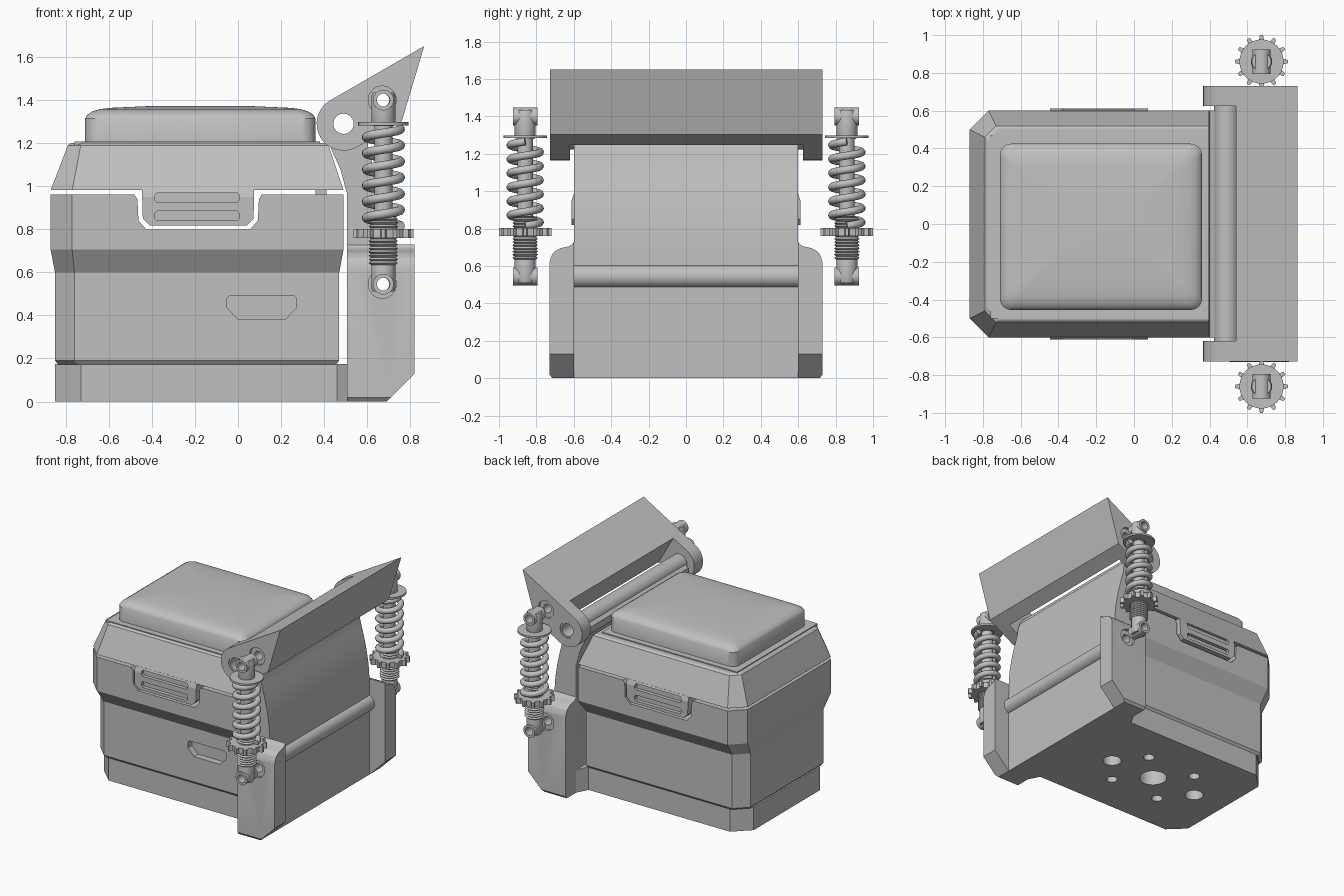
import bpy, bmesh
from math import sin, cos, pi, radians

if "Cube" in bpy.data.objects:
    bpy.data.objects.remove(bpy.data.objects["Cube"])

grey = bpy.data.materials.new("plain_grey")
grey.use_nodes = True
grey.diffuse_color = (0.53, 0.53, 0.53, 1)
grey.node_tree.nodes["Principled BSDF"].inputs["Base Color"].default_value = (0.53, 0.53, 0.53, 1)


def activate(ob):
    bpy.ops.object.select_all(action='DESELECT')
    ob.select_set(True)
    bpy.context.view_layer.objects.active = ob


def loft(name, rings):
    """Closed skin over equally sized rings of points."""
    bm = bmesh.new()
    loops = [[bm.verts.new(p) for p in ring] for ring in rings]
    n = len(loops[0])
    for a, b in zip(loops, loops[1:]):
        for i in range(n):
            j = (i + 1) % n
            bm.faces.new((a[i], a[j], b[j], b[i]))
    bm.faces.new(loops[0])
    bm.faces.new(loops[-1])
    bmesh.ops.recalc_face_normals(bm, faces=bm.faces)
    me = bpy.data.meshes.new(name)
    bm.to_mesh(me)
    bm.free()
    ob = bpy.data.objects.new(name, me)
    bpy.context.collection.objects.link(ob)
    me.materials.append(grey)
    return ob


PLACE = {'x': lambda a, b, t: (t, a, b), 'y': lambda a, b, t: (a, t, b), 'z': lambda a, b, t: (a, b, t)}


def prism(name, axis, pts, lo, hi):
    return loft(name, [[PLACE[axis](a, b, t) for a, b in pts] for t in (lo, hi)])


def circle(a, b, r, n=32):
    return [(a + r * cos(2 * pi * i / n), b + r * sin(2 * pi * i / n)) for i in range(n)]


def lathe(name, x, y, profile, n=32):
    return loft(name, [[(a, b, z) for a, b in circle(x, y, r, n)] for r, z in profile])


def cut(ob, *cutters):
    for c in cutters:
        m = ob.modifiers.new("cut", 'BOOLEAN')
        m.operation, m.object, m.solver = 'DIFFERENCE', c, 'EXACT'
        activate(ob)
        bpy.ops.object.modifier_apply(modifier=m.name)
        bpy.data.objects.remove(c)
    return ob


def finish(ob, angle=35):
    activate(ob)
    bpy.ops.object.shade_smooth_by_angle(angle=radians(angle))
    return ob


def section(x0, x1, y, c, z):
    return [(x1, -y, z), (x1, y, z), (x0 + c, y, z), (x0, y - c, z), (x0, c - y, z), (x0 + c, -y, z)]


# Base with mounting holes underneath
base = prism("base", 'z', [(-.85, -.4), (-.73, -.515), (.46, -.515), (.505, -.6), (.6, -.6),
                           (.6, .6), (.505, .6), (.46, .515), (-.73, .515), (-.85, .4)], 0, .175)
holes = [(-.18, 0, .1), (.21, 0, .067), (-.57, 0, .067)]
holes += [(-.18 + sx * .215, sy * .21, .04) for sx in (-1, 1) for sy in (-1, 1)]
finish(cut(base, *[prism("hole", 'z', circle(x, y, r), -.1, .15) for x, y, r in holes]), 20)

# Lower body, notched for the latches, with a grip recess
lower = loft("lower_body", [section(-.835, .455, .515, .09, .172), section(-.85, .47, .53, .09, .19),
                            section(-.85, .47, .53, .09, .6), section(-.87, .49, .6, .1, .705),
                            section(-.87, .49, .6, .1, .962)])
notch = [(-.49, 1), (-.48, .96), (-.467, .94), (-.462, .84), (-.425, .798), (.055, .798), (.092, .84),
         (.097, .94), (.11, .96), (.12, 1)]
grip = [(-.05, .48), (-.04, .492), (.26, .492), (.27, .48), (.27, .435), (.22, .382), (0, .382), (-.05, .435)]
finish(cut(lower, prism("notch", 'y', notch, -1, 1), prism("grip", 'y', grip, -.7, -.48)), 5)

# Upper body with a raised top panel
finish(loft("upper_body", [section(-.87, .49, .6, .1, .982), section(-.79, .42, .52, .06, 1.19),
                           section(-.775, .41, .505, .06, 1.2)]), 5)
finish(prism("top_panel", 'z', [(-.76, -.5), (.38, -.5), (.38, .47), (-.76, .47)], 1.19, 1.207))
finish(prism("body_joint", 'y', [(.36, .95), (.41, .95), (.41, .99), (.36, .99)], -.55, .55))


# Latch tab on both long sides, fading out at the top, with two grooves each
def tab_ring(y, top):
    return [(x, y, z) for x, z in ((-.445, top), (-.442, .85), (-.41, .818), (.04, .818), (.072, .85), (.075, top))]


tab = loft("latch_tab", [tab_ring(-.612, .95), tab_ring(-.6, .985), tab_ring(.6, .985), tab_ring(.612, .95)])
for z in (.862, .947):
    for s in (-1, 1):
        slot = [(-.385, z - .013), (-.375, z - .022), (-.005, z - .022), (.005, z - .013),
                (.005, z + .013), (-.005, z + .022), (-.375, z + .022), (-.385, z + .013)]
        cut(tab, prism("slot", 'y', slot, s * .585, s * .7))
finish(tab, 5)


# Domed lid cushion
def lid_ring(inset, z):
    pts, r = [], max(.06 - inset * .2, .02)
    for k, (sx, sy) in enumerate(((1, 1), (-1, 1), (-1, -1), (1, -1))):
        for i in range(7):
            a = pi / 2 * (k + i / 6)
            pts.append((-.175 + sx * (.535 - inset - r) + r * cos(a),
                        -.015 + sy * (.44 - inset - r) + r * sin(a), z))
    return pts


finish(loft("lid_cushion", [lid_ring(i, z) for i, z in
                            ((0, 1.195), (0, 1.315), (.012, 1.333), (.035, 1.348), (.07, 1.358), (.12, 1.364), (.3, 1.372))]))

# Hinge, lower pivot and upper pivot positions
HX, HZ, PX, PZ, TZ = .49, 1.29, .67, .545, 1.4


def bore(x, z, r, lo=-1.2, hi=1.2):
    return prism("bore", 'y', circle(x, z, r), lo, hi)


# Curved back wall rising and curling around the hinge
wall = prism("back_wall", 'y', [(.505, .0), (.69, .0), (.69, .56), (.689, .72), (.68, .84), (.662, .95), (.642, 1.04),
                                (.62, 1.12), (.605, 1.18), (.6, 1.23), (.58, 1.28), (.54, 1.32), (.45, 1.32), (.4, 1.28),
                                (.395, 1.235), (.425, 1.19), (.475, 1.08), (.505, .97)], -.6, .6)
finish(cut(wall, bore(PX, PZ, .032), bore(HX, HZ, .047)), 25)
finish(cut(prism("lower_tube", 'y', circle(PX, PZ, .062), -.605, .605), bore(PX, PZ, .032)))
finish(cut(prism("hinge_barrel", 'y', circle(HX, HZ, .066), -.722, .724), bore(HX, HZ, .047)))

# Side brackets with a curved shoulder and an eased bottom edge
for s, side in ((-1, "right"), (1, "left")):
    ear = prism(side + "_bracket", 'y', [(.505, 0), (.69, 0), (.82, .13), (.82, .73), (.505, .73)], s * .598, s * .73)
    shoulder = [(.59, .74), (.6, .728), (.61, .715), (.625, .706), (.645, .701), (.67, .695), (.692, .685),
                (.711, .669), (.723, .645), (.732, .61), (.8, .61), (.8, .8), (.59, .8)]
    easing = [(.705, -.01), (.74, .03), (.74, -.01)]
    cut(ear, prism("shoulder", 'x', [(s * y, z) for y, z in shoulder], .4, .9),
        prism("easing", 'x', [(s * y, z) for y, z in easing], .4, .9),
        bore(PX, PZ, .032), bore(PX, PZ, .065, s * .71, s * .8))
    finish(ear, 20)

# Wedge flap with two hinge lobes, laid out along its 30 degree slope
C, S = cos(radians(30)), sin(radians(30))


def sloped(pts):
    return [(HX + u * C - v * S, HZ + u * S + v * C) for u, v in pts]


lobe = [(-.125 * sin(pi * i / 16), .125 * cos(pi * i / 16)) for i in range(17)]
flap = prism("hinge_flap", 'y', sloped(lobe + [(.24, -.125), (.505, .125)]), -.727, .73)
cut(flap, prism("gap", 'y', sloped([(-.3, -.3), (.13, -.3), (.13, .3), (-.3, .3)]), -.62, .625),
    bore(HX, HZ, .06), bore(PX, TZ, .032))
for s in (-1, 1):
    cut(flap, bore(PX, TZ, .065, s * .71, s * .8))
finish(flap, 20)


# Shock absorbers
def shock(side, y):
    x = .675
    for part, z, neck in (("upper", TZ, (1.28, 1.435)), ("lower", PZ, (.51, .66))):
        mount = lathe(f"{side}_{part}_neck", x, y, [(.05, neck[0]), (.056, neck[0] + .02),
                                                   (.056, neck[1] - .02), (.05, neck[1])])
        bush = prism(f"{side}_{part}_bush", 'y', circle(x, z, .048), y - .065, y + .065)
        for ob in (mount, bush):
            finish(cut(ob, bore(x, z, .03)))
    finish(lathe(side + "_spring_plate", x, y, [(.117, 1.283), (.117, 1.297)]))
    finish(lathe(side + "_damper_rod", x, y, [(.042, .8), (.042, 1.29)]))
    # Threaded sleeve
    thread = []
    for i in range(14):
        z = .635 + i * .017
        thread += [(.058, z), (.068, z + .0085)]
    finish(lathe(side + "_threaded_sleeve", x, y, thread, 24))
    # Toothed adjuster ring
    gear = []
    for i in range(12):
        for da, r in ((-.12, .115), (-.06, .14), (.06, .14), (.12, .115)):
            a = 2 * pi * i / 12 + da
            gear.append((x + r * cos(a), y + r * sin(a)))
    finish(prism(side + "_adjuster_ring", 'z', gear, .76, .802))
    # Coil spring
    cu = bpy.data.curves.new(side + "_spring", 'CURVE')
    cu.dimensions, cu.bevel_depth, cu.bevel_resolution, cu.use_fill_caps = '3D', .021, 5, True
    sp = cu.splines.new('POLY')
    turns, steps = 6, 24
    sp.points.add(turns * steps)
    for i, p in enumerate(sp.points):
        a = 2 * pi * i / steps
        p.co = (x + .079 * cos(a), y + .079 * sin(a), .815 + .45 * i / (turns * steps), 1)
    ob = bpy.data.objects.new(side + "_spring", cu)
    bpy.context.collection.objects.link(ob)
    cu.materials.append(grey)
    activate(ob)
    bpy.ops.object.convert(target='MESH')
    finish(bpy.context.object, 50)


shock("right", -.86)
shock("left", .86)
